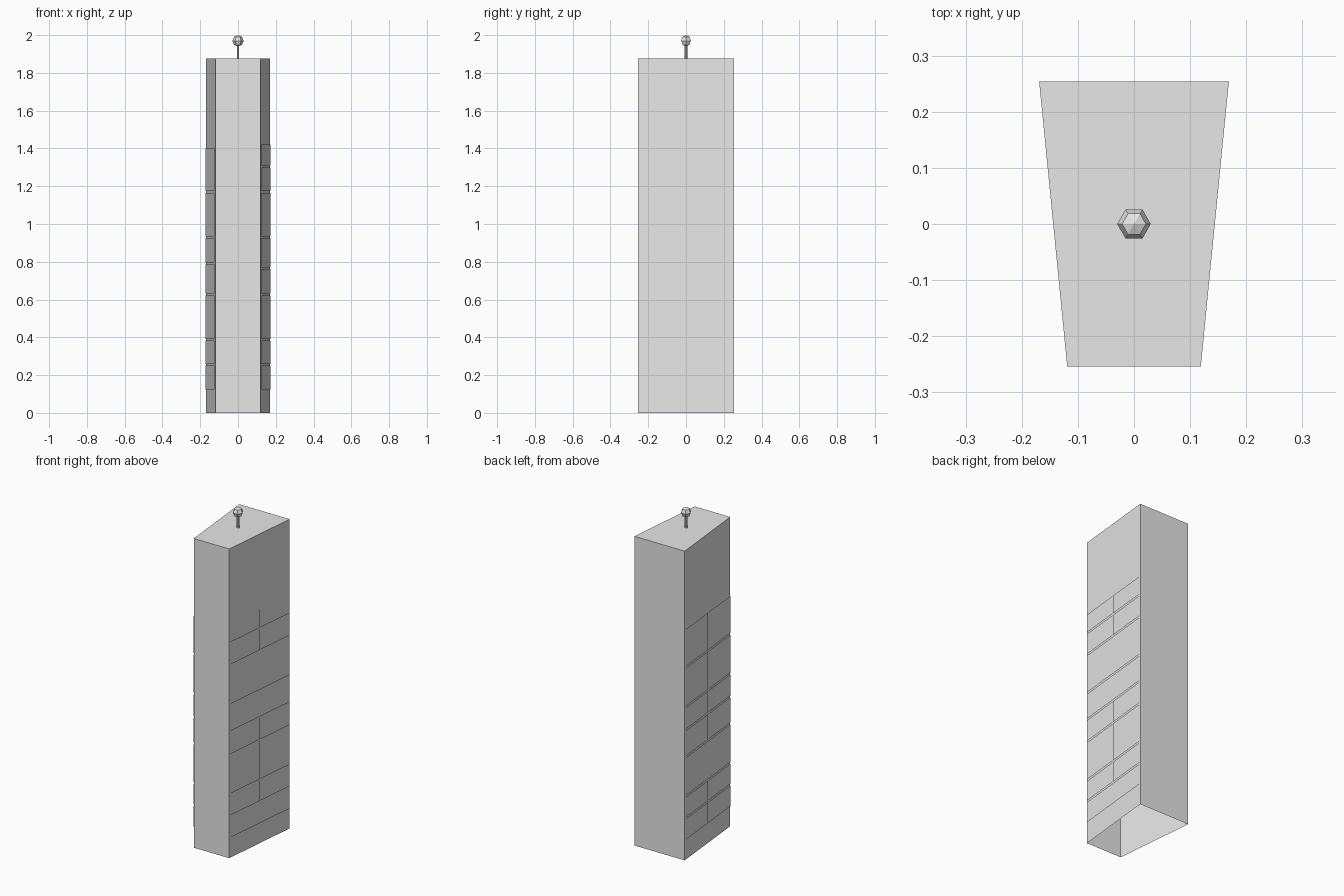
import bpy, bmesh, math
from mathutils import Vector

cube = bpy.data.objects.get("Cube")
if cube:
    bpy.data.objects.remove(cube, do_unlink=True)

grey = bpy.data.materials.new("light_grey")
grey.use_nodes = True
colour = (0.8, 0.8, 0.8, 1.0)
grey.diffuse_color = colour
grey.node_tree.nodes["Principled BSDF"].inputs["Base Color"].default_value = colour

FRONT, BACK, DEPTH, ROOF = 0.119, 0.169, 0.254, 1.875


def add_object(name, bm):
    mesh = bpy.data.meshes.new(name)
    bm.to_mesh(mesh)
    bm.free()
    mesh.materials.append(grey)
    obj = bpy.data.objects.new(name, mesh)
    bpy.context.collection.objects.link(obj)
    return obj


# Tower: tapered plan raised into a shell that is open underneath
bm = bmesh.new()
plan = [(-FRONT, -DEPTH), (FRONT, -DEPTH), (BACK, DEPTH), (-BACK, DEPTH)]
low = [bm.verts.new((x, y, 0)) for x, y in plan]
high = [bm.verts.new((x, y, ROOF)) for x, y in plan]
for i in range(4):
    j = (i + 1) % 4
    bm.faces.new((low[i], low[j], high[j], high[i]))
bm.faces.new(high)
add_object("tower_body", bm)


# Wall panels: thin sheets just off each slanted side, some rows split in two
def wall_panels(name, side, levels, split_rows):
    gap, lift, reach = 0.005, 0.005, 0.247
    normal = Vector((2 * DEPTH, FRONT - BACK, 0)).normalized()
    bm = bmesh.new()

    def corner(y, z):
        x = FRONT + (BACK - FRONT) * (y + DEPTH) / (2 * DEPTH)
        p = Vector((x, y, z)) + normal * lift
        return bm.verts.new((p.x * side, p.y, p.z))

    for row, (z0, z1) in enumerate(zip(levels, levels[1:])):
        spans = [(-reach, reach)]
        if row in split_rows:
            spans = [(-reach, -gap / 2), (gap / 2, reach)]
        for y0, y1 in spans:
            face = [corner(y0, z0 + gap), corner(y1, z0 + gap),
                    corner(y1, z1 - gap), corner(y0, z1 - gap)]
            bm.faces.new(face if side > 0 else face[::-1])
    add_object(name, bm)


wall_panels("left_wall_panels", 1,
            [0.12, 0.255, 0.387, 0.627, 0.766, 0.93, 1.17, 1.305, 1.425],
            {1, 2, 3, 6, 7})
wall_panels("right_wall_panels", -1,
            [0.12, 0.255, 0.387, 0.627, 0.79, 0.93, 1.17, 1.405],
            {0, 1, 3, 4, 5, 6})

# Antenna rod
bm = bmesh.new()
bmesh.ops.create_cone(bm, cap_ends=True, segments=6, radius1=0.007,
                      radius2=0.007, depth=0.08)
bmesh.ops.translate(bm, verts=bm.verts, vec=(0, 0, ROOF + 0.04))
add_object("antenna_rod", bm)

# Faceted antenna ball
bm = bmesh.new()
bmesh.ops.create_uvsphere(bm, u_segments=6, v_segments=4, radius=0.03)
# keep a corner pointing along x
widest = max(bm.verts, key=lambda v: v.co.xy.length).co
turn = -math.atan2(widest.y, widest.x)
for v in bm.verts:
    x, y = v.co.x, v.co.y
    v.co.x = x * math.cos(turn) - y * math.sin(turn)
    v.co.y = x * math.sin(turn) + y * math.cos(turn)
    v.co.z += 1.97
add_object("antenna_ball", bm)
